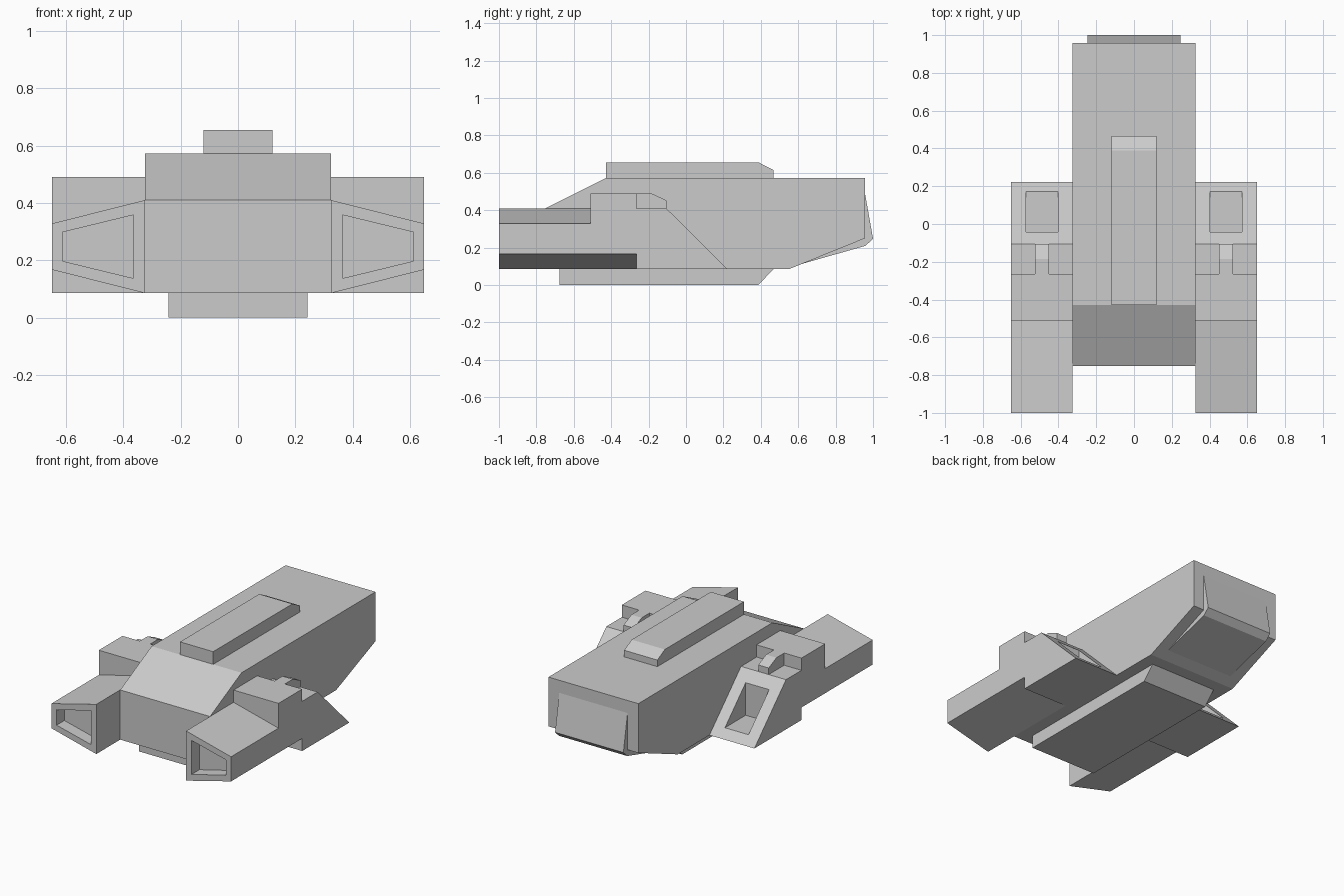
import bpy, bmesh

if "Cube" in bpy.data.objects:
    bpy.data.objects.remove(bpy.data.objects["Cube"])


def prism(name, pts, axis, a, b):
    """Extrude a profile: axis 'x' takes (y, z) points, axis 'y' takes (x, z) points."""
    place = (lambda p, t: (t, p[0], p[1])) if axis == 'x' else (lambda p, t: (p[0], t, p[1]))
    bm = bmesh.new()
    near = [bm.verts.new(place(p, a)) for p in pts]
    far = [bm.verts.new(place(p, b)) for p in pts]
    bm.faces.new(near)
    bm.faces.new(far)
    n = len(pts)
    for i in range(n):
        j = (i + 1) % n
        bm.faces.new((near[i], near[j], far[j], far[i]))
    bmesh.ops.recalc_face_normals(bm, faces=bm.faces)
    mesh = bpy.data.meshes.new(name)
    bm.to_mesh(mesh)
    bm.free()
    obj = bpy.data.objects.new(name, mesh)
    bpy.context.collection.objects.link(obj)
    return obj


def boolean(obj, other, operation):
    mod = obj.modifiers.new(operation.lower(), 'BOOLEAN')
    mod.operation = operation
    mod.solver = 'EXACT'
    mod.object = other
    other.hide_render = True
    other.hide_set(True)
    bpy.context.view_layer.objects.active = obj
    bpy.ops.object.modifier_apply(modifier=mod.name)
    bpy.data.objects.remove(other)


# Central hull with sloped nose and undercut tail
prism("hull", [(-0.753, 0.085), (-0.753, 0.41), (-0.428, 0.572), (0.957, 0.572),
               (0.957, 0.25), (0.55, 0.085)], 'x', -0.325, 0.325)

# Wedge plate wrapped around the tail
prism("tail_plate", [(0.957, 0.49), (1.0, 0.248), (0.96, 0.21), (0.62, 0.1135),
                     (0.957, 0.25)], 'x', -0.247, 0.247)

# Raised spine on the roof and keel underneath
prism("roof_spine", [(-0.428, 0.572), (-0.428, 0.655), (0.39, 0.655), (0.467, 0.615),
                     (0.467, 0.572)], 'x', -0.12, 0.12)
prism("keel", [(-0.675, 0.0), (-0.675, 0.085), (0.467, 0.085), (0.387, 0.0)],
      'x', -0.243, 0.243)

# Side pod: tapered front, taller middle, sloped rear block, small ridge
IN, OUT = 0.325, 0.65
pod = prism("side_pod", [(IN, 0.085), (OUT, 0.167), (OUT, 0.328), (IN, 0.41)],
            'y', -1.0, -0.51)
middle = prism("pod_middle", [(IN, 0.085), (OUT, 0.167), (OUT, 0.49), (IN, 0.49)],
               'y', -0.51, -0.265)
rear = prism("pod_rear", [(-0.265, 0.085), (-0.265, 0.41), (-0.105, 0.41), (0.222, 0.085)],
             'x', IN, OUT)
ridge = prism("pod_ridge", [(-0.265, 0.41), (-0.265, 0.49), (-0.185, 0.49), (-0.105, 0.453),
                            (-0.105, 0.41)], 'x', 0.45, 0.525)
for part in (middle, rear, ridge):
    boolean(pod, part, 'UNION')

# Front intake and rear exhaust recesses
intake = prism("intake_cutter", [(0.365, 0.137), (0.612, 0.197), (0.612, 0.298), (0.365, 0.358)],
               'y', -1.1, -0.92)
exhaust = prism("exhaust_cutter", [(-0.043, 0.135), (-0.043, 0.348), (0.3, 0.348), (0.3, 0.135)],
                'x', 0.402, 0.572)
for cutter in (intake, exhaust):
    boolean(pod, cutter, 'DIFFERENCE')

# Matching pod on the other side
mirror = pod.modifiers.new("mirror", 'MIRROR')
mirror.use_axis = (True, False, False)
mirror.use_mirror_merge = False
